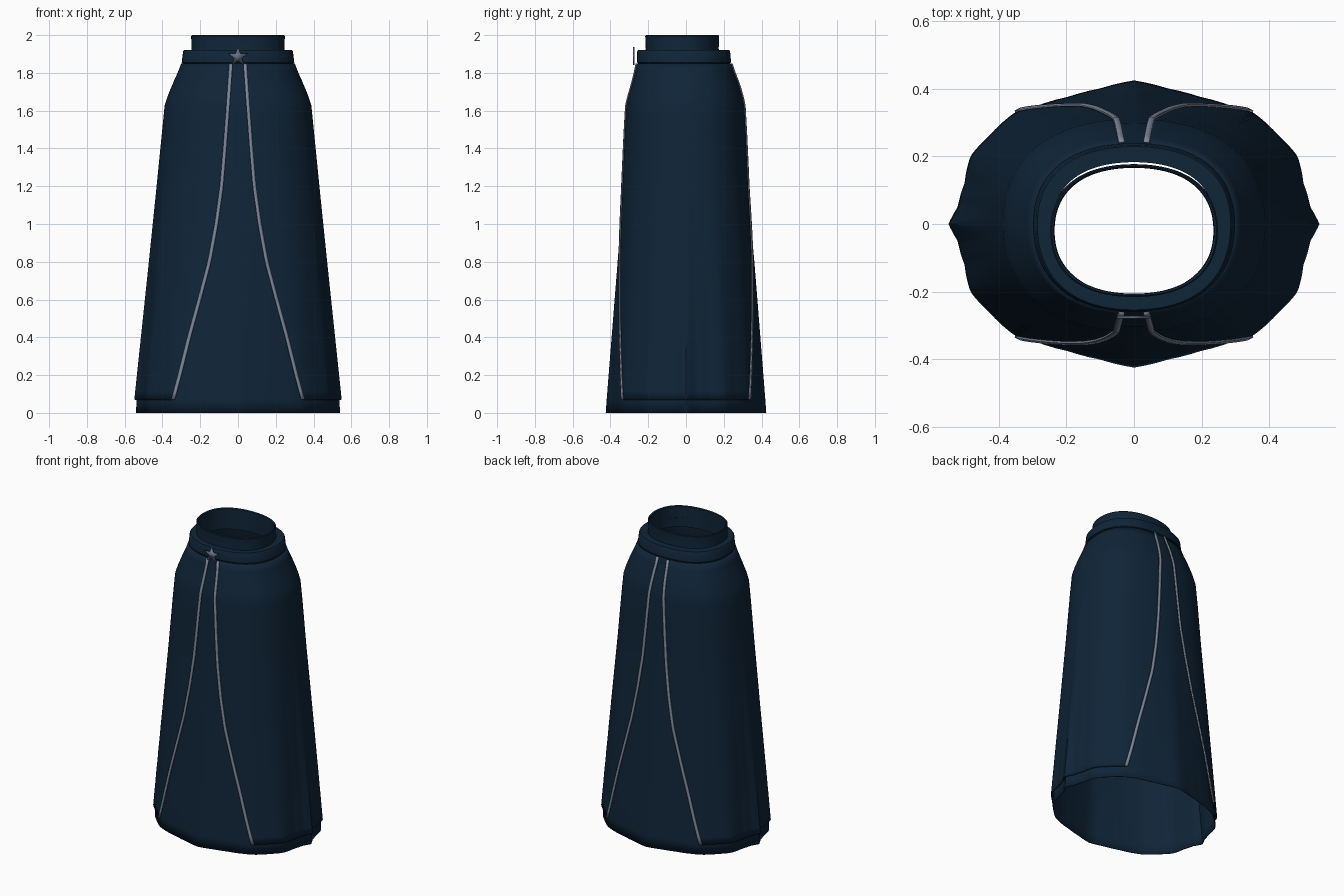
import bpy, math

cube = bpy.data.objects.get("Cube")
if cube:
    bpy.data.objects.remove(cube)


def material(name, rgb, rough=0.8):
    m = bpy.data.materials.new(name)
    m.use_nodes = True
    m.diffuse_color = (*rgb, 1)
    bsdf = m.node_tree.nodes["Principled BSDF"]
    bsdf.inputs["Base Color"].default_value = (*rgb, 1)
    bsdf.inputs["Roughness"].default_value = rough
    return m


NAVY = material("navy cloth", (0.005, 0.018, 0.039))
SILVER = material("silver trim", (0.21, 0.25, 0.34))
STAR = material("star grey", (0.13, 0.17, 0.24))

# Height: half width, front depth, back depth
BODY = [(0, 0.54, 0.425, 0.425), (0.07, 0.537, 0.42, 0.42),
        (0.8, 0.46, 0.362, 0.362), (1.2, 0.419, 0.332, 0.325),
        (1.64, 0.375, 0.305, 0.298), (1.74, 0.335, 0.275, 0.27),
        (1.84, 0.29, 0.25, 0.23), (1.92, 0.28, 0.248, 0.223)]
# Height: half gap between the overskirt panels
GAP = [(0.07, 0.345), (0.2, 0.31), (0.4, 0.26), (0.6, 0.205), (0.8, 0.152),
       (1.0, 0.115), (1.2, 0.087), (1.4, 0.07), (1.6, 0.055), (1.85, 0.037)]
# Angle in degrees: hem radius relative to a plain ellipse
FOLDS = [(0, 1), (7, 0.955), (17, 0.952), (28, 0.995), (38, 0.985),
         (50, 0.996), (68, 0.956), (79, 0.962), (90, 1)]


def lerp(table, t):
    for lo, hi in zip(table, table[1:]):
        if t <= hi[0]:
            f = max(0, (t - lo[0]) / (hi[0] - lo[0]))
            return [a + (b - a) * f for a, b in zip(lo[1:], hi[1:])]
    return list(table[-1][1:])


def ripple(z, a):
    """Folded at the hem, gently boxy at the waist."""
    q = math.degrees(math.asin(min(1, abs(math.sin(a)))))
    w = min(1, max(0, 1 - z / 1.5))
    waist = 1 + 0.045 * math.sin(2 * a) ** 2
    return waist + (lerp(FOLDS, q)[0] - waist) * w


def point(z, a, off=0.0):
    sx, front, back = lerp(BODY, z)
    r = ripple(z, a)
    depth = front if math.sin(a) < 0 else back
    return ((sx + off) * r * math.cos(a), (depth + off) * r * math.sin(a), z)


def edge_angle(z, x, off):
    """Angle at which the surface reaches the given x."""
    a = 1.3
    for _ in range(8):
        a = math.acos(min(1, x / ((lerp(BODY, z)[0] + off) * ripple(z, a))))
    return a


def add_mesh(name, verts, faces, mat, thick=0, direction=1):
    me = bpy.data.meshes.new(name)
    me.from_pydata(verts, [], faces)
    me.materials.append(mat)
    ob = bpy.data.objects.new(name, me)
    bpy.context.collection.objects.link(ob)
    bpy.ops.object.select_all(action="DESELECT")
    ob.select_set(True)
    bpy.context.view_layer.objects.active = ob
    bpy.ops.object.shade_smooth_by_angle(angle=math.radians(40))
    if thick:
        mod = ob.modifiers.new("thickness", "SOLIDIFY")
        mod.thickness, mod.offset = thick, -1
    return ob


def grid(name, rows, mat, closed=False, flip=False, thick=0):
    """Skin a stack of equally long rows of points."""
    n = len(rows[0])
    faces = []
    for i in range(len(rows) - 1):
        for j in range(n if closed else n - 1):
            k = (j + 1) % n
            f = (i * n + j, i * n + k, (i + 1) * n + k, (i + 1) * n + j)
            faces.append(f[::-1] if flip else f)
    return add_mesh(name, [p for r in rows for p in r], faces, mat, thick)


def mirror(row, side):
    return [(side * x, y, z) for x, y, z in row]


SEG = 96
RING = [2 * math.pi * j / SEG for j in range(SEG)]
heights = [0, 0.07] + [0.2 * i for i in range(1, 9)] + [1.64, 1.74, 1.84, 1.92]

# Underskirt
grid("underskirt", [[point(z, a) for a in RING] for z in heights], NAVY,
     closed=True, thick=0.004)

# Waistband with a flat top edge
band = [(1.85, 0.004), (1.856, 0.01), (1.914, 0.01), (1.92, 0.006)]
rows = [[point(z, a, o) for a in RING] for z, o in band]
rows.append([point(1.92, a, -0.04) for a in RING])
grid("waistband", rows, NAVY, closed=True)


# Upright collar with a folded inner wall
def collar_ring(z, w, d):
    return [(w * ripple(2, a) * math.cos(a),
             -0.02 + d * ripple(2, a) * math.sin(a), z) for a in RING]


grid("collar", [collar_ring(*p) for p in
                [(1.9, 0.25, 0.197), (1.93, 0.246, 0.193), (1.995, 0.248, 0.196),
                 (2.0, 0.244, 0.192), (1.995, 0.237, 0.187), (1.86, 0.235, 0.186)]],
     NAVY, closed=True)

# Overskirt panels, open at the front and the back, with trim on each edge
OFF = 0.012
panel_z = [0.07 + 1.78 * i / 40 for i in range(41)]
for side, word in ((1, "left"), (-1, "right")):
    rows = []
    for z in panel_z:
        phi = edge_angle(z, lerp(GAP, z)[0], OFF)
        rows.append(mirror([point(z, phi * (j / 30 - 1), OFF) for j in range(61)],
                           side))
    grid(word + "_overskirt", rows, NAVY, flip=side < 0, thick=0.008)

    for sign, place in ((-1, "front"), (1, "back")):
        rows = []
        for z in panel_z:
            x = lerp(GAP, z)[0]
            row = []
            for dx in (-0.009, 0.009):
                a = sign * edge_angle(z, x + dx, OFF + 0.006)
                row.append(point(z, a, OFF + 0.006))
            rows.append(mirror(row, side))
        grid(f"{word}_{place}_trim", rows, SILVER, flip=side * sign > 0, thick=0.006)

# Star clasp on the waistband
outline = []
for i in range(10):
    r = 0.053 if i % 2 == 0 else 0.022
    t = math.pi / 2 + i * math.pi / 5
    outline.append((r * math.cos(t), -0.28, 1.885 + r * math.sin(t)))
add_mesh("star_clasp", outline, [tuple(range(10))], STAR, thick=0.008)
